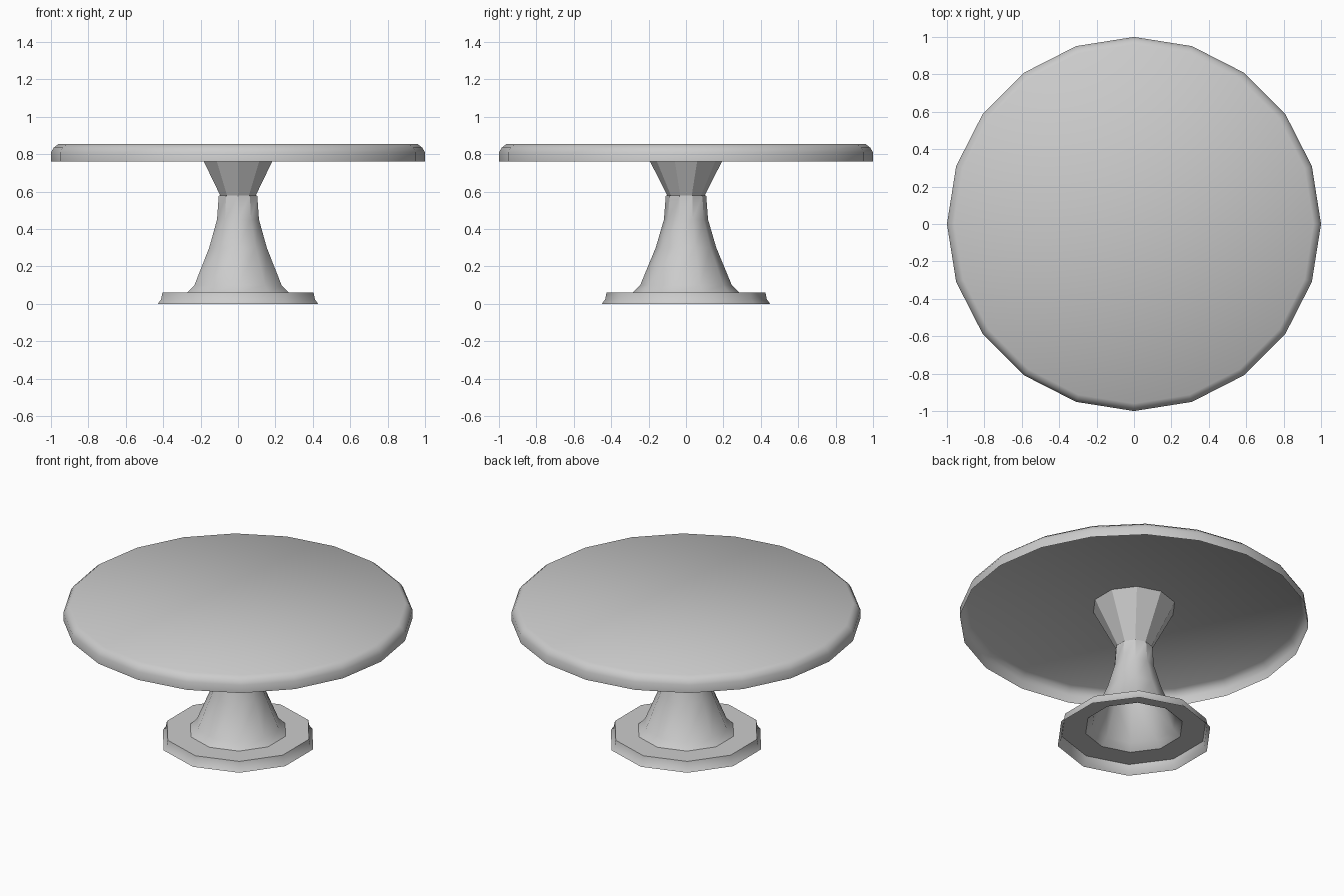
import bpy, bmesh, math

old = bpy.data.objects.get("Cube")
if old:
    bpy.data.objects.remove(old, do_unlink=True)

grey = bpy.data.materials.new("plain grey")
grey.use_nodes = True
tone = (0.6, 0.6, 0.6, 1)
grey.diffuse_color = tone
grey.node_tree.nodes["Principled BSDF"].inputs["Base Color"].default_value = tone


def lathe(name, profile, sides, smooth_angle, cap=False):
    """Open turned shell from (radius, height) points, listed bottom to top."""
    bm = bmesh.new()
    rings = []
    for r, z in profile:
        ring = []
        for i in range(sides):
            a = math.pi / 2 + math.tau * i / sides
            ring.append(bm.verts.new((r * math.cos(a), r * math.sin(a), z)))
        rings.append(ring)
    for low, high in zip(rings, rings[1:]):
        for i in range(sides):
            j = (i + 1) % sides
            bm.faces.new((low[i], low[j], high[j], high[i]))
    if cap:
        bm.faces.new(rings[-1])
    mesh = bpy.data.meshes.new(name)
    bm.to_mesh(mesh)
    bm.free()
    mesh.materials.append(grey)
    obj = bpy.data.objects.new(name, mesh)
    bpy.context.collection.objects.link(obj)
    bpy.ops.object.select_all(action='DESELECT')
    obj.select_set(True)
    bpy.context.view_layer.objects.active = obj
    bpy.ops.object.shade_smooth_by_angle(angle=math.radians(smooth_angle))
    return obj


# Round top: a thin shell with a bevelled rim, open underneath
lathe("table_top", [(1, 0.76), (1, 0.81), (0.985, 0.835), (0.96, 0.855)], 20, 60, cap=True)

# Flared collar reaching up to the underside of the top
lathe("collar", [(0.1, 0.58), (0.24, 0.855)], 10, 30)

# Hollow trumpet-shaped column
lathe("column", [(0.285, 0.06), (0.245, 0.1), (0.162, 0.3), (0.118, 0.45), (0.108, 0.58), (0.1, 0.58)],
      10, 35)

# Foot: sloped wall and flat ring, open underneath
lathe("foot", [(0.45, 0), (0.432, 0.025), (0.425, 0.06), (0.285, 0.06)], 10, 40)
